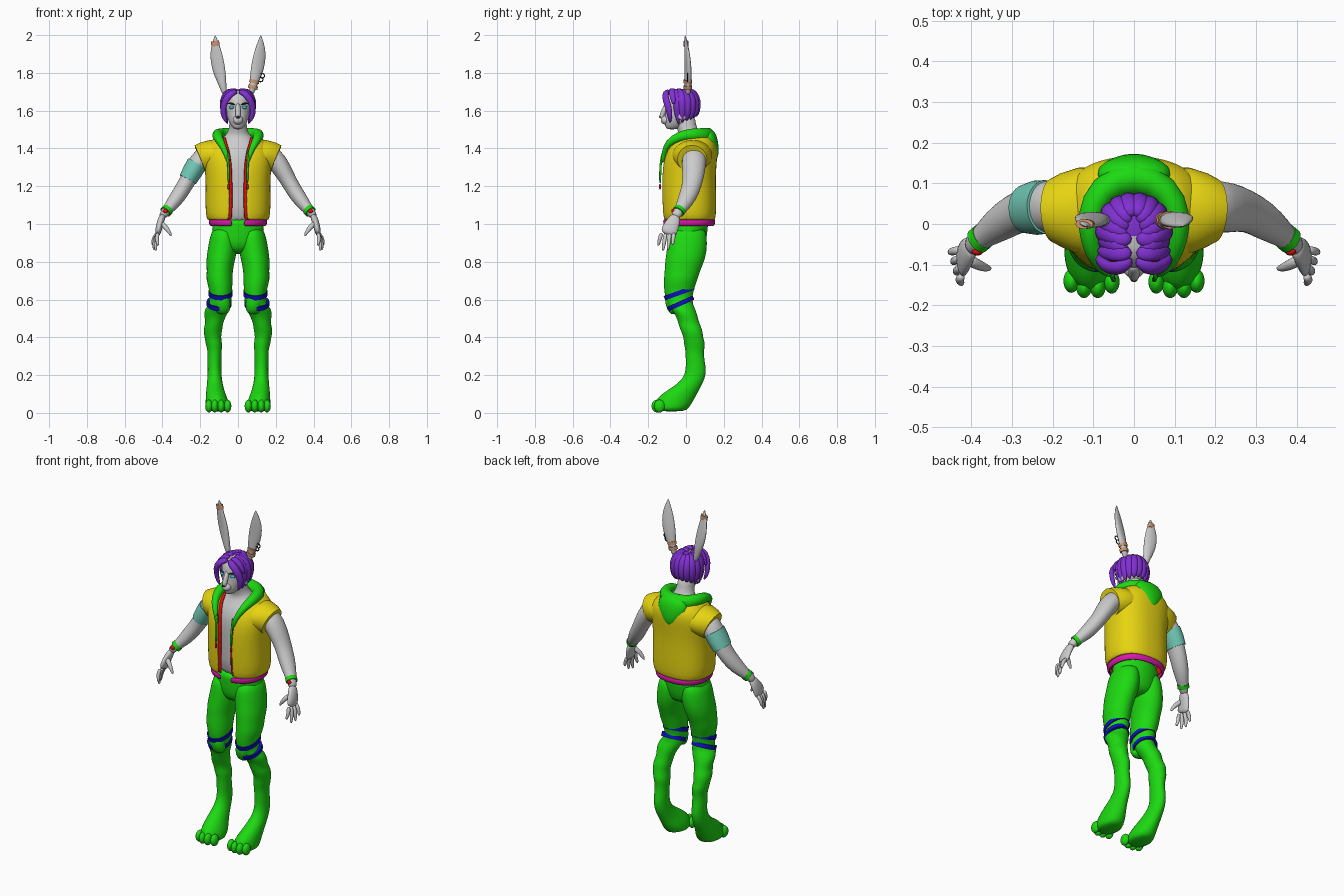
import bpy, bmesh
from math import sin, cos, asin, pi, radians, copysign
from mathutils import Vector, Matrix

def mat(name, *rgb):
    m = bpy.data.materials.new(name)
    m.diffuse_color = (*rgb, 1)
    return m

YELLOW, GREEN = mat("yellow", .8, .66, .006), mat("green", .012, .7, .006)
RED, BLUE = mat("red", .75, .005, .005), mat("blue", .005, .005, .5)
PURPLE, PINK = mat("purple", .22, .03, .65), mat("pink", .7, .01, .4)
TEAL, TAN = mat("teal", .17, .6, .48), mat("tan", .6, .3, .16)
DARK, CYAN = mat("dark", .03, .03, .03), mat("cyan", .05, .55, .7)

def finish(name, bm, m, mirror, smooth, solid=0):
    bmesh.ops.recalc_face_normals(bm, faces=bm.faces)
    me = bpy.data.meshes.new(name)
    bm.to_mesh(me)
    bm.free()
    me.shade_smooth()
    ob = bpy.data.objects.new(name, me)
    bpy.context.collection.objects.link(ob)
    if m:
        me.materials.append(m)
    if mirror:
        ob.modifiers.new("mirror", 'MIRROR').use_mirror_merge = False
    if solid:
        s = ob.modifiers.new("thickness", 'SOLIDIFY')
        s.thickness, s.offset = solid, 0
    if smooth:
        s = ob.modifiers.new("subdivision", 'SUBSURF')
        s.levels = s.render_levels = smooth
    else:
        me.set_sharp_from_angle(angle=radians(40))
    return ob

def skin(bm, rows, closed=True):
    for a, b in zip(rows, rows[1:]):
        n = len(a)
        for i in range(n if closed else n - 1):
            j = (i + 1) % n
            bm.faces.new((a[i], a[j], b[j], b[i]))

def tube(name, pts, radii, m=None, hint=(0, -1, 0), mirror=True, smooth=1, n=16, flat=False):
    """Swept elliptical tube; radii are (across, along hint). hint may be one vector per point."""
    bm, rows = bmesh.new(), []
    pts = [Vector(p) for p in pts]
    for i, p in enumerate(pts):
        t = (pts[min(i + 1, len(pts) - 1)] - pts[max(i - 1, 0)]).normalized()
        h = Vector(hint[i] if isinstance(hint, list) else hint)
        u, v = Vector((1, 0, 0)), Vector((0, 1, 0))
        if not flat:
            v = (h - t * h.dot(t)).normalized()
            u = t.cross(v)
        r = radii[i]
        a, b = r if isinstance(r, tuple) else (r, r)
        rows.append([bm.verts.new(p + u * a * cos(2 * pi * k / n) + v * b * sin(2 * pi * k / n)) for k in range(n)])
    skin(bm, rows)
    bm.faces.new(rows[0])
    bm.faces.new(rows[-1])
    return finish(name, bm, m, mirror, smooth)

def stack(name, rings, m=None, mirror=False, n=24):
    """Horizontal ellipses given as (z, x0, x1, y0, y1)."""
    return tube(name, [((a + b) / 2, (c + d) / 2, z) for z, a, b, c, d in rings],
                [((b - a) / 2, (d - c) / 2) for z, a, b, c, d in rings], m, mirror=mirror, n=n, flat=True)

def shell(name, rings, m, inset=0, dgap=0, n=40):
    """Garment open at the front; rings are (z, half width, y0, y1, half gap)."""
    bm, rows, e = bmesh.new(), [], .85
    for z, rx, y0, y1, gap in rings:
        rx, ry, cy = rx - inset, (y1 - y0) / 2 - inset, (y0 + y1) / 2
        a0 = asin((max(gap - dgap, .01) / rx) ** (1 / e))
        row = []
        for i in range(n + 1):
            a = a0 + (2 * pi - 2 * a0) * i / n
            row.append(bm.verts.new((rx * copysign(abs(sin(a)) ** e, sin(a)),
                                     cy - ry * copysign(abs(cos(a)) ** e, cos(a)), z)))
        rows.append(row)
    skin(bm, rows, False)
    return finish(name, bm, m, False, 1, .01)

def blob(name, loc, size, m=None, mirror=False, rot=0):
    bm = bmesh.new()
    mx = Matrix.Translation(loc) @ Matrix.Rotation(rot, 4, 'Y') @ Matrix.Diagonal((*size, 1))
    bmesh.ops.create_uvsphere(bm, u_segments=20, v_segments=12, radius=1, matrix=mx)
    return finish(name, bm, m, mirror, 1)

def band(name, c, d, half, r, m, mirror=True):
    c, d = Vector(c), Vector(d).normalized() * half
    return tube(name, [c - d, c + d], [r, r], m, mirror=mirror, smooth=0, n=32)

# Torso, neck and head
stack("torso", [(.98, -.12, .12, -.09, .11), (1.1, -.14, .14, -.095, .12), (1.25, -.15, .15, -.1, .125),
                (1.35, -.155, .155, -.1, .135), (1.41, -.14, .14, -.075, .13), (1.45, -.09, .09, -.04, .11),
                (1.48, -.052, .052, -.035, .07), (1.53, -.045, .045, -.06, .05), (1.58, -.045, .045, -.07, .05)])
stack("head", [(1.5, -.018, .018, -.1, -.05), (1.515, -.034, .034, -.112, -.01), (1.55, -.055, .055, -.115, .03),
               (1.6, -.068, .068, -.108, .06), (1.65, -.072, .072, -.11, .065), (1.69, -.06, .06, -.095, .05),
               (1.71, -.03, .03, -.06, .02)])
blob("muzzle", (0, -.108, 1.55), (.028, .026, .024))
tube("nose_bridge", [(0, -.1, 1.64), (0, -.116, 1.6), (0, -.132, 1.568), (0, -.122, 1.555)],
     [.013, .014, .014, .008], mirror=False)
blob("nose_tip", (0, -.136, 1.566), (.009, .007, .006), DARK)
blob("eye", (.034, -.1, 1.617), (.015, .01, .008), CYAN, True)
tube("brow", [(.015, -.114, 1.63), (.035, -.11, 1.64), (.055, -.092, 1.637)], [.004, .005, .003], DARK)
blob("face_ear_tuft", (.07, -.02, 1.58), (.012, .03, .03), None, True)

# Hair: scalp plus overlapping locks
blob("hair_scalp", (0, -.01, 1.655), (.08, .078, .056), PURPLE)
tube("hair_fringe", [(.004, -.085, 1.7), (.035, -.112, 1.697), (.066, -.108, 1.66), (.083, -.09, 1.61), (.074, -.085, 1.56),
                     (.058, -.085, 1.535)], [(.012, .014), (.02, .016), (.02, .016), (.02, .014), (.015, .011), .003], PURPLE,
     hint=[(0, -1, 1), (0, -1, 1), (1, -1, 0), (1, -1, 0), (1, -1, 0), (1, -1, 0)])
for i, deg in enumerate((62, 84, 106, 128, 150, 171)):
    s, c = sin(radians(deg)), -cos(radians(deg))
    low = 1.525 + .009 * i
    path = [(f * .078 * s + .003, f * .075 * c - .012 + sh, z) for f, z, sh in
            ((.12, 1.7, -.05 + .014 * i), (.6, 1.708, -.02 + .004 * i), (.95, 1.675, 0), (1.05, 1.63, 0), (.95, 1.575, 0), (.75, low, 0))]
    tube("hair_lock", path, [(.012, .012), (.02, .015), (.022, .016), (.021, .015), (.017, .012), .003], PURPLE,
         hint=[(s, c, 1.5), (s, c, 1.5), (s, c, .5), (s, c, 0), (s, c, 0), (s, c, 0)])
for y in (-.07, -.035):
    tube("hair_top", [(.004, y, 1.708), (.035, y - .004, 1.712), (.068, y, 1.685), (.088, y + .005, 1.63)],
         [(.014, .008), (.02, .012), (.02, .014), (.008, .008)], PURPLE, hint=(.7, 0, 1))

# Ears with wraps and rings
tube("ear", [(.068, .01, 1.68), (.08, .01, 1.73), (.095, .012, 1.79), (.108, .01, 1.85), (.117, .005, 1.91),
             (.12, 0, 1.96), (.12, -.005, 2)], [(.013, .013), (.019, .018), (.033, .018), (.038, .015), (.033, .012),
                                              (.018, .008), (.002, .002)], hint=(.3, -1, 0))
band("ear_tip_wrap", (-.12, 0, 1.955), (-.05, 0, .3), .014, (.022, .012), TAN, False)
for z in (1.725, 1.755):
    band("ear_base_wrap", (.08 + (z - 1.73) * .25, .01, z), (.25, 0, 1), .009, (.026, .022), TAN, False)
for x, z in ((.128, 1.785), (.12, 1.765)):
    bpy.ops.mesh.primitive_torus_add(location=(x, .008, z), rotation=(pi / 2, 0, 0), major_radius=.012,
                                     minor_radius=.003, major_segments=20, minor_segments=8)
    bpy.context.object.name = "earring"
    bpy.context.object.data.shade_smooth()
    bpy.context.object.data.materials.append(DARK)

# Sleeveless jacket, lining, hem
vest = [(1.02, .155, -.115, .148, .05), (1.05, .168, -.122, .155, .045), (1.15, .167, -.125, .155, .045),
        (1.25, .166, -.126, .152, .045), (1.33, .176, -.12, .158, .05), (1.39, .178, -.1, .163, .06),
        (1.43, .15, -.075, .155, .075), (1.46, .11, -.04, .135, .08)]
shell("jacket", vest, YELLOW)
shell("jacket_lining", vest, RED, .01, .016)
shell("jacket_hem", [(.99, .14, -.112, .14, .03), (1.0, .15, -.12, .15, .03), (1.025, .15, -.12, .15, .035)], PINK)
tube("jacket_armhole", [(.09, .03, 1.362), (.14, .034, 1.362), (.175, .034, 1.352), (.2, .033, 1.342)],
     [(.075, .11), (.083, .105), (.083, .092), (.08, .078)], YELLOW, smooth=0, n=40)

# Hood lying on the shoulders
half = [(.05, -.123, 1.32), (.065, -.118, 1.38), (.09, -.095, 1.43), (.108, -.04, 1.463), (.11, .02, 1.475), (.085, .085, 1.47)]
rad = [.009, .014, .02, .026, .032, .038]
tube("hood_collar", half + [(0, .125, 1.462)] + [(-x, y, z) for x, y, z in half[::-1]], rad + [.05] + rad[::-1], GREEN,
     hint=(0, .1, 1), mirror=False)
tube("hood_back", [(0, .11, 1.5), (0, .12, 1.46), (0, .135, 1.41), (0, .15, 1.365), (0, .15, 1.335)],
     [(.06, .03), (.1, .045), (.085, .04), (.045, .025), (.008, .012)], GREEN, mirror=False)
tube("drawstring", [(.05, -.122, 1.385), (.055, -.133, 1.34), (.048, -.137, 1.27), (.05, -.137, 1.21)], [.006] * 4, GREEN, n=10)
tube("drawstring_tip", [(.05, -.137, 1.215), (.05, -.137, 1.18)], [.007, .007], RED, n=10)

# Arms and hands
arm = [(.13, .04, 1.37), (.19, .045, 1.355), (.237, .04, 1.285), (.275, .035, 1.215), (.318, .01, 1.145),
       (.36, -.02, 1.09), (.388, -.045, 1.06), (.405, -.06, 1.035)]
tube("arm", arm, [(.055, .065), (.06, .065), (.05, .064), (.042, .052), (.043, .05), (.033, .036), (.023, .026), (.02, .026)])
tube("armband", [(-.216, .042, 1.32), (-.24, .04, 1.28), (-.266, .037, 1.235)], [(.055, .066), (.053, .067), (.049, .06)],
     TEAL, mirror=False, smooth=0, n=32)
band("wristband", (.378, -.036, 1.07), (.35, -.3, -.35), .011, (.031, .033), GREEN)
blob("wristband_bead", (.385, -.068, 1.068), (.014, .01, .012), RED, True)
tube("palm", [(.395, -.05, 1.05), (.41, -.066, 1.015), (.42, -.085, .975), (.425, -.096, .94)],
     [(.018, .024), (.019, .036), (.018, .045), (.013, .042)])
for y, tip in ((-.128, (.424, -.148, .885)), (-.107, (.437, -.122, .858)), (-.085, (.447, -.095, .862)), (-.064, (.455, -.07, .888))):
    a, b = Vector((.423, y, .955)), Vector(tip)
    tube("finger", [a, a.lerp(b, .5) + Vector((.008, 0, .005)), a.lerp(b, .85), b], [.012, .011, .009, .004], n=10)
tube("thumb", [(.412, -.085, 1.01), (.385, -.1, .985), (.365, -.108, .96), (.352, -.11, .935)], [.016, .014, .011, .005], n=10)

# Trousers, straps and feet
stack("trouser_seat", [(.84, -.07, .07, -.055, .075), (.88, -.12, .12, -.09, .1), (.94, -.142, .142, -.095, .112),
                       (1.0, -.135, .135, -.095, .118), (1.03, -.13, .13, -.1, .12)], GREEN)
stack("trouser_leg", [(.99, .015, .13, -.08, .1), (.93, .002, .15, -.097, .112), (.86, .004, .162, -.102, .112),
                      (.8, .018, .17, -.112, .097), (.75, .028, .164, -.113, .074), (.71, .028, .17, -.118, .062),
                      (.66, .03, .155, -.117, .045), (.62, .035, .148, -.112, .034), (.575, .035, .152, -.1, .036),
                      (.55, .042, .178, -.08, .05), (.51, .065, .18, -.05, .062), (.475, .08, .17, -.042, .07),
                      (.44, .082, .186, -.03, .088), (.4, .092, .176, -.012, .09), (.365, .082, .172, -.012, .103),
                      (.33, .087, .16, -.002, .094), (.28, .088, .162, -.002, .097), (.23, .088, .16, 0, .108),
                      (.18, .086, .162, -.015, .1), (.14, .078, .166, -.065, .08), (.1, .066, .17, -.13, .058),
                      (.065, .05, .172, -.163, .04), (.03, .045, .172, -.165, .018), (.006, .052, .166, -.15, -.005)], GREEN, True)
tube("knee_pad", [(.09, -.06, .63), (.085, -.073, .6), (.08, -.07, .55), (.08, -.055, .525)],
     [(.04, .045), (.045, .043), (.042, .033), (.03, .02)], GREEN)
band("upper_knee_strap", (.092, -.037, .635), (0, -.36, 1), .012, (.064, .082), BLUE)
band("lower_knee_strap", (.1, -.028, .58), (0, -.45, 1), .012, (.066, .074), BLUE)
for x, y in ((.055, -.142), (.089, -.153), (.123, -.153), (.154, -.14)):
    blob("toe", (x, y, .036), (.02, .03, .034), GREEN, True)
